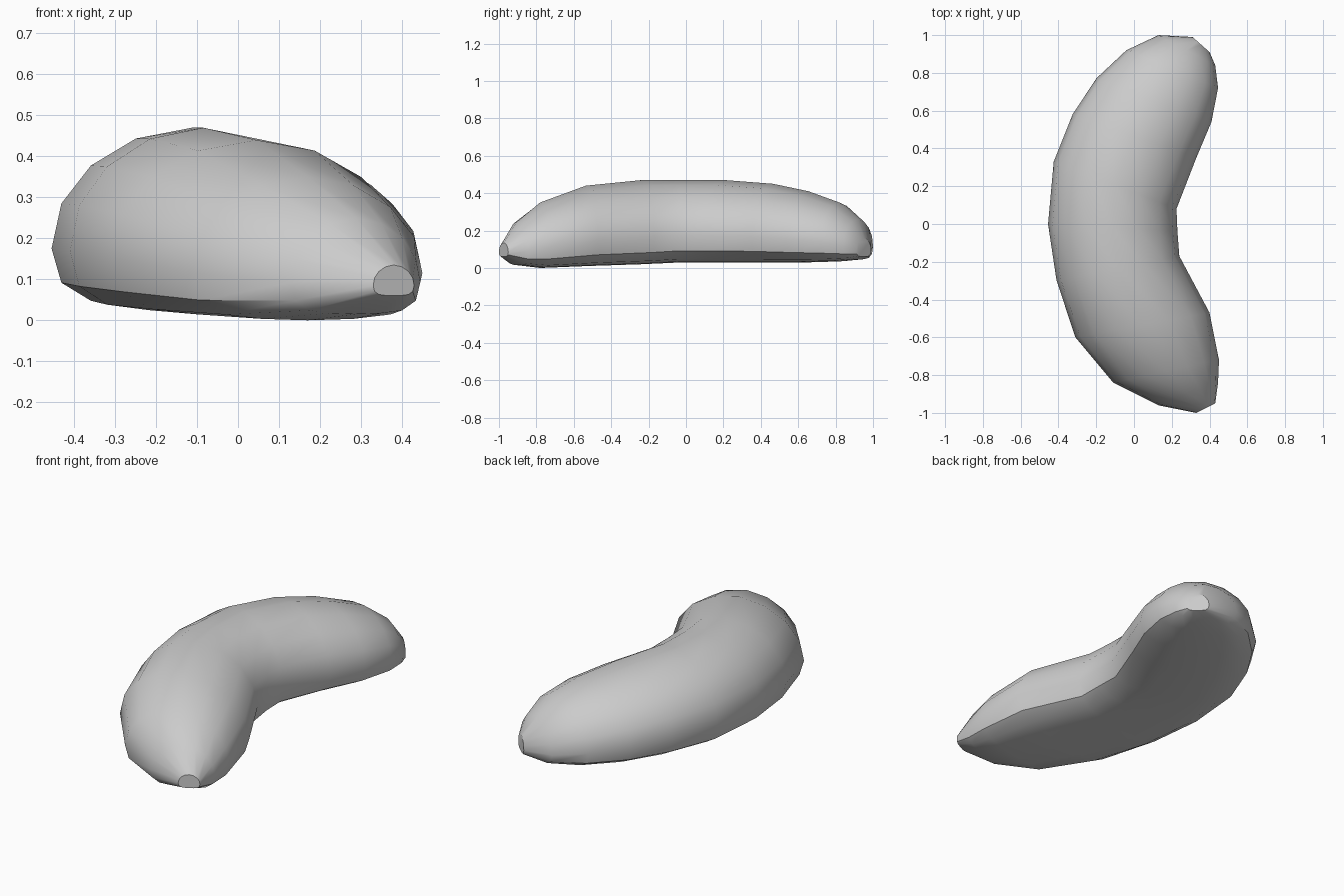
import bpy
import bmesh
from mathutils import Vector

cube = bpy.data.objects.get("Cube")
if cube:
    bpy.data.objects.remove(cube, do_unlink=True)

# Single plain colour
grey = bpy.data.materials.new("plain_grey")
grey.use_nodes = True
colour = (0.6, 0.6, 0.6, 1)
grey.diffuse_color = colour
grey.node_tree.nodes["Principled BSDF"].inputs["Base Color"].default_value = colour

# Half cross-section, bottom to top: share of half width, share of height
half = [(0.4, 0.01), (0.72, 0.04), (0.93, 0.14), (1, 0.33),
        (0.93, 0.58), (0.72, 0.79), (0.4, 0.94)]
section = half + [(0, 1)] + [(-u, v) for u, v in reversed(half)] + [(0, 0)]

# Stations along the bend: outer x, y, inner x, y, bottom z, top z
stations = [
    (0.33, -1.0, 0.43, -0.95, 0.06, 0.135),
    (0.13, -0.96, 0.445, -0.84, 0.015, 0.25),
    (-0.11, -0.84, 0.45, -0.72, 0.0, 0.35),
    (-0.31, -0.6, 0.40, -0.47, 0.01, 0.44),
    (-0.41, -0.3, 0.24, -0.17, 0.02, 0.47),
    (-0.455, 0.0, 0.23, -0.04, 0.03, 0.47),
    (-0.425, 0.33, 0.225, 0.08, 0.03, 0.47),
    (-0.325, 0.58, 0.33, 0.35, 0.03, 0.45),
    (-0.2, 0.77, 0.41, 0.54, 0.03, 0.41),
    (-0.04, 0.92, 0.445, 0.72, 0.035, 0.35),
    (0.13, 1.0, 0.43, 0.84, 0.045, 0.26),
    (0.31, 0.99, 0.40, 0.91, 0.06, 0.16),
]

# Curved bean-shaped body, lofted through the stations with flat end caps
bm = bmesh.new()
rings = []
for ox, oy, ix, iy, low, high in stations:
    outer, inner = Vector((ox, oy, 0)), Vector((ix, iy, 0))
    ring = []
    for u, v in section:
        p = outer.lerp(inner, (u + 1) / 2)
        p.z = low + v * (high - low)
        ring.append(bm.verts.new(p))
    rings.append(ring)
count = len(section)
for a, b in zip(rings, rings[1:]):
    for i in range(count):
        j = (i + 1) % count
        bm.faces.new((a[i], a[j], b[j], b[i]))
bm.faces.new(rings[0])
bm.faces.new(rings[-1])
bmesh.ops.recalc_face_normals(bm, faces=bm.faces)

mesh = bpy.data.meshes.new("curved_body")
bm.to_mesh(mesh)
bm.free()
mesh.materials.append(grey)
body = bpy.data.objects.new("curved_body", mesh)
bpy.context.collection.objects.link(body)

# Smooth body with crisp lower edge and caps
bpy.ops.object.select_all(action="DESELECT")
body.select_set(True)
bpy.context.view_layer.objects.active = body
bpy.ops.object.shade_smooth_by_angle(angle=0.6)
